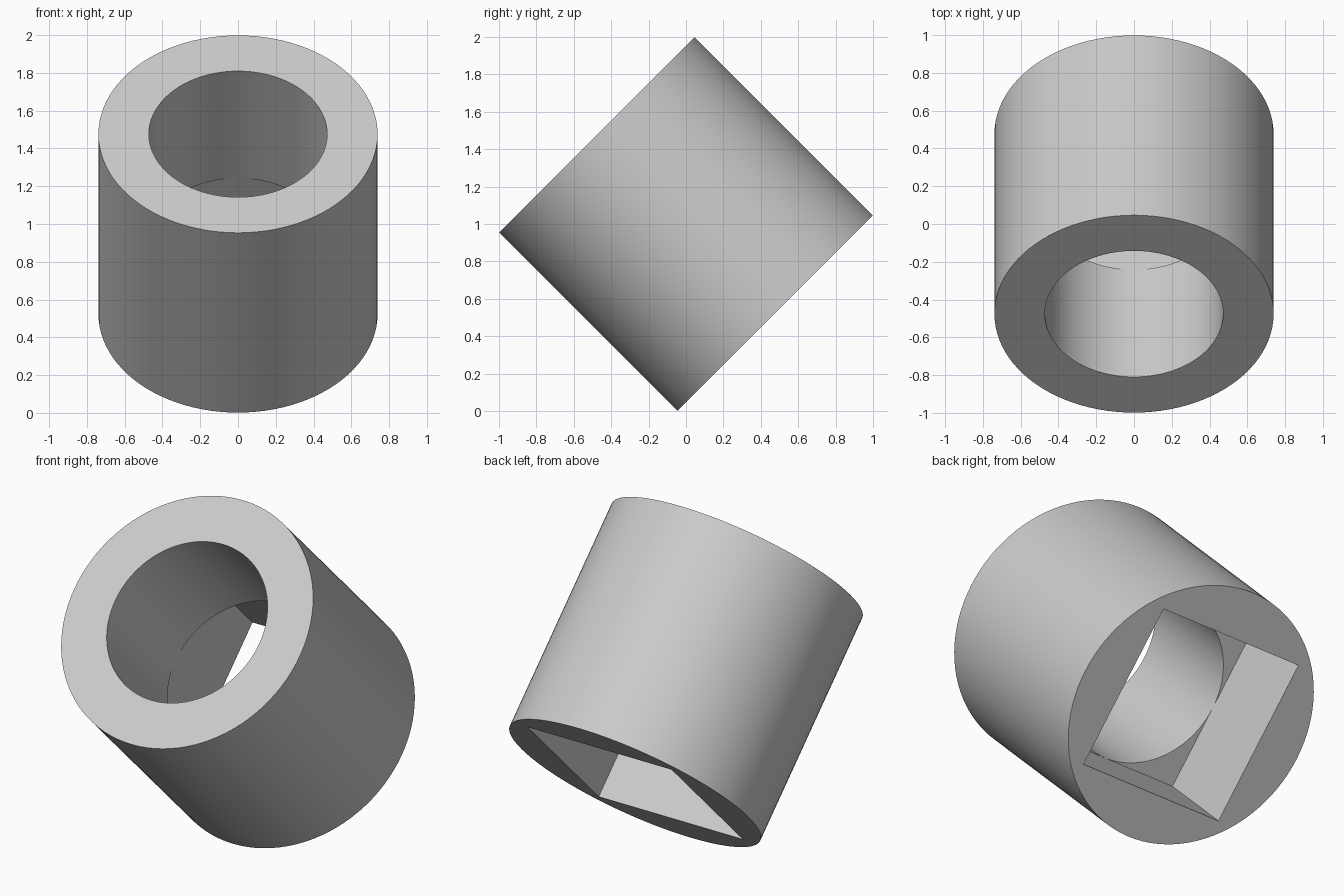
import bpy, bmesh
from math import sin, cos, pi, radians
from mathutils import Matrix

old = bpy.data.objects.get("Cube")
if old:
    bpy.data.objects.remove(old, do_unlink=True)

SEG = 96                # divisible by 8
Q = SEG // 4            # segments per quarter
OUTER, BORE = 0.739, 0.472
HALF = 0.673            # half the length along the axis
FLOOR = -0.13           # where the round bore meets the square recess

grey = bpy.data.materials.new("light grey")
grey.use_nodes = True
colour = (0.6, 0.6, 0.6, 1)
grey.diffuse_color = colour
grey.node_tree.nodes["Principled BSDF"].inputs["Base Color"].default_value = colour

bm = bmesh.new()


def circle(r, z):
    return [bm.verts.new((r * cos(2 * pi * i / SEG), r * sin(2 * pi * i / SEG), z))
            for i in range(SEG)]


def square(h, z):
    return [bm.verts.new((x * h, y * h, z))
            for x, y in ((1, 1), (-1, 1), (-1, -1), (1, -1))]


def bridge(a, b):
    n = len(a)
    for i in range(n):
        j = (i + 1) % n
        bm.faces.new((a[i], a[j], b[j], b[i]))


def arc(ring, start):
    return [ring[(start + i) % SEG] for i in range(Q + 1)]


outer_low, outer_top = circle(OUTER, -HALF), circle(OUTER, HALF)
bore_top, bore_low = circle(BORE, HALF), circle(BORE, FLOOR)
sq_floor, sq_low = square(BORE, FLOOR), square(BORE, -HALF)

# Outer wall, ring end and round bore
bridge(outer_low, outer_top)
bridge(outer_top, bore_top)
bridge(bore_top, bore_low)

for k in range(4):
    n = (k + 1) % 4
    # Corner ledge between bore and square recess
    bm.faces.new(arc(bore_low, k * Q) + [sq_floor[k]])
    # Recess wall, touching the bore at its middle
    bm.faces.new((sq_floor[k], bore_low[n * Q], sq_floor[n], sq_low[n], sq_low[k]))
    # Quarter of the end face around the square opening
    bm.faces.new(arc(outer_low, k * Q + Q // 2) + [sq_low[n], sq_low[k]])

bmesh.ops.recalc_face_normals(bm, faces=bm.faces)

# Tip the sleeve forward so that it rests on its edge
bm.transform(Matrix.Translation((0, 0, 1)) @ Matrix.Rotation(radians(45), 4, "X"))

mesh = bpy.data.meshes.new("socket_sleeve")
bm.to_mesh(mesh)
bm.free()
mesh.materials.append(grey)
sleeve = bpy.data.objects.new("socket_sleeve", mesh)
bpy.context.collection.objects.link(sleeve)
bpy.ops.object.select_all(action="DESELECT")
sleeve.select_set(True)
bpy.context.view_layer.objects.active = sleeve
bpy.ops.object.shade_smooth_by_angle(angle=radians(30))
